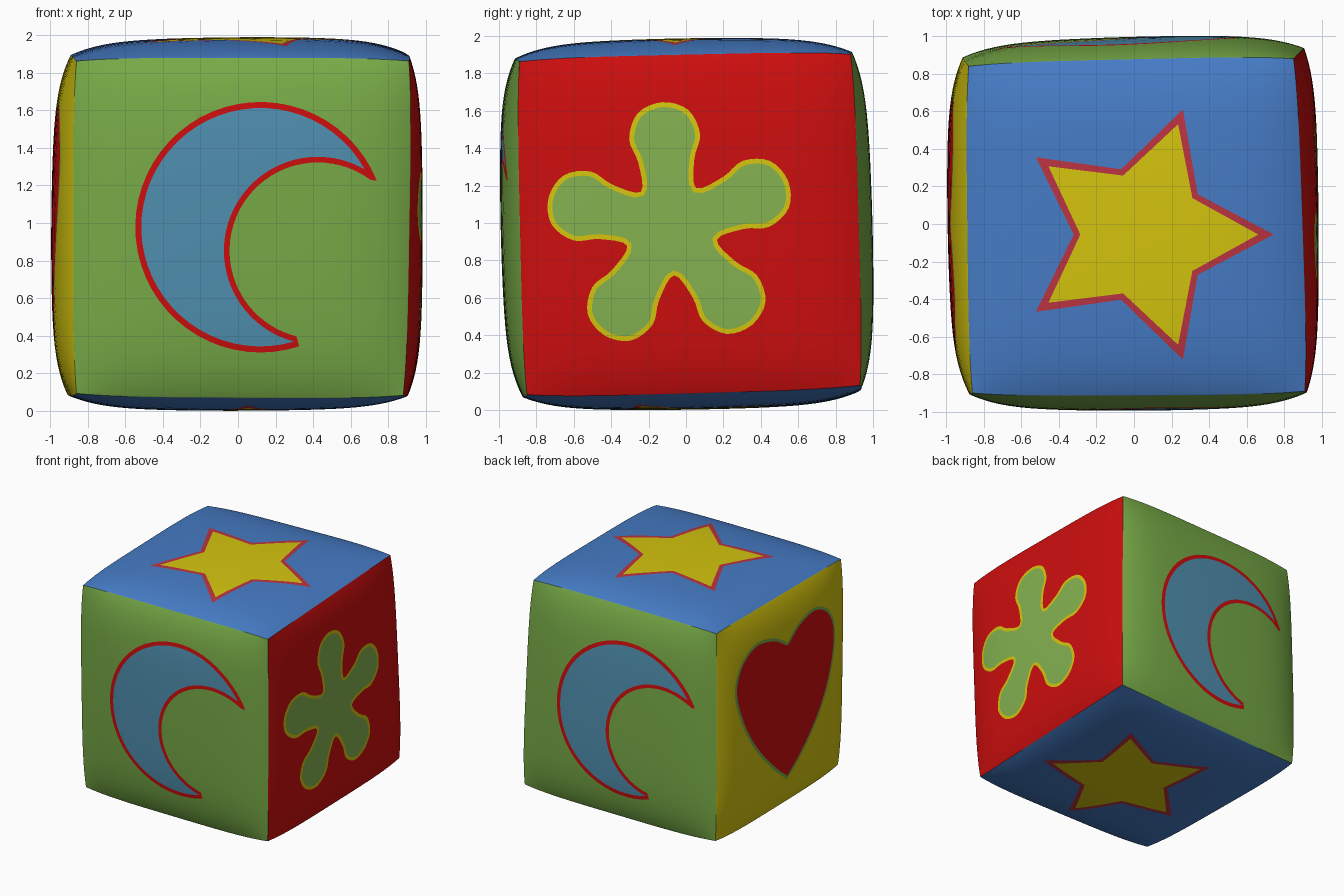
import bpy, bmesh, math
from mathutils import Vector
from mathutils.geometry import delaunay_2d_cdt

if "Cube" in bpy.data.objects:
    bpy.data.objects.remove(bpy.data.objects["Cube"])


def material(name, r, g, b):
    m = bpy.data.materials.new(name)
    lin = [c / 255 / 12.92 if c < 11 else ((c / 255 + 0.055) / 1.055) ** 2.4 for c in (r, g, b)]
    m.diffuse_color = (*lin, 1)
    m.use_nodes = True
    m.node_tree.nodes["Principled BSDF"].inputs["Base Color"].default_value = m.diffuse_color
    return m


NAMES = ["blue", "green", "red", "yellow", "crescent_blue", "star_border_rose", "flower_green"]
COLOURS = [(70, 124, 198), (120, 171, 71), (206, 14, 14), (213, 197, 14),
           (80, 144, 176), (188, 52, 66), (132, 178, 80)]
BLUE, GREEN, RED, YELLOW, CRESCENT, ROSE, FLOWER = range(7)

# ---- outline helpers ----
def polar(cx, cy, r, deg):
    return (cx + r * math.cos(math.radians(deg)), cy + r * math.sin(math.radians(deg)))


def arc(cx, cy, r, a, b, n=44):
    return [polar(cx, cy, r, a + (b - a) * i / n) for i in range(n + 1)]


def spline(pts, closed, n=4):
    """Smooth curve through the points."""
    p = [pts[-1]] + pts + pts[:2] if closed else [pts[0]] + pts + [pts[-1]]
    out = []
    for i in range(1, len(p) - 2):
        a, b, c, d = (Vector(q) for q in p[i - 1:i + 3])
        for k in range(n):
            t = k / n
            out.append(tuple(0.5 * (2 * b + (c - a) * t + (2 * a - 5 * b + 4 * c - d) * t * t
                                    + (3 * b - a - 3 * c + d) * t ** 3)))
    return out if closed else out + [pts[-1]]


def inset(pts, w):
    out = []
    for i, p in enumerate(pts):
        t = (Vector(pts[(i + 1) % len(pts)]) - Vector(pts[i - 1])).normalized()
        out.append((p[0] - t.y * w, p[1] + t.x * w))
    return out


def densify(pts, step=0.06):
    out = []
    for i, p in enumerate(pts):
        a, b = Vector(p), Vector(pts[(i + 1) % len(pts)])
        n = max(1, math.ceil((b - a).length / step))
        out += [a.lerp(b, k / n) for k in range(n)]
    return out


def inside(x, y, poly):
    hit = False
    x0, y0 = poly[-1]
    for x1, y1 in poly:
        if (y1 > y) != (y0 > y) and x < (x0 - x1) * (y - y1) / (y0 - y1) + x1:
            hit = not hit
        x0, y0 = x1, y1
    return hit


# ---- motifs: (outer outline, inner outline) ----
def star(tip, notch):
    return [polar(0.044, -0.056, notch if i % 2 else tip, 36 * i) for i in range(10)]


star_shape = (star(0.70, 0.365), star(0.618, 0.33))

crescent_shape = (
    arc(0.12, -0.025, 0.667, 22, 288) + arc(0.425, -0.15, 0.47, 256, 53),
    arc(0.12, -0.025, 0.635, 29, 286)[:-1] + arc(0.425, -0.15, 0.50, 255.4, 61))

petal = [(.36, -.15), (.49, -.19), (.625, -.135), (.675, 0), (.625, .135), (.49, .19), (.36, .15), (.205, .148)]
ring = []
for k in range(5):
    a = math.radians(94 + 72 * k)
    ring += [(-0.08 + d * math.cos(a) - s * math.sin(a), -0.03 + d * math.sin(a) + s * math.cos(a))
             for d, s in petal]
flower = spline(ring, True)
flower_shape = (flower, inset(flower, 0.026))

half = spline([(0, -.68), (.2, -.52), (.45, -.26), (.62, .02), (.70, .32), (.62, .54), (.42, .65),
               (.17, .61), (0, .51)], False, 5)
heart = half + [(-x, y) for x, y in half[-2:0:-1]]
heart_shape = (heart, inset(heart, 0.025))

# ---- soft cube surface ----
CORNERS = {(-1, -1, 1): (-.86, -.90, .86), (1, -1, 1): (.91, -.89, .86),
           (1, -1, -1): (.88, -.85, -.92), (-1, -1, -1): (-.86, -.86, -.91),
           (1, 1, 1): (.85, .88, .90), (-1, 1, 1): (-.88, .84, .88),
           (1, 1, -1): (.90, .93, -.87), (-1, 1, -1): (-.90, .88, -.90)}


def swell(t):
    return 0.7 * (1 - t ** 6) + 0.3 * (1 - t * t)


def surface(face, u, v):
    n, U, V, bulge = face
    q = n + U * u + V * v
    p = Vector()
    for s, c in CORNERS.items():
        p += Vector(c) * ((1 + s[0] * q.x) * (1 + s[1] * q.y) * (1 + s[2] * q.z) / 8)
    p *= 1 + 0.02 * (1 - (u * v) ** 4)
    return p + n * (bulge * swell(u) * swell(v))


def to_uv(face, pt):
    """Find the face parameters that land on the wanted position."""
    u, v = pt[0] / 0.9, pt[1] / 0.9
    for _ in range(4):
        p = surface(face, u, v)
        u += (pt[0] - p.dot(face[1])) / 0.9
        v += (pt[1] - p.dot(face[2])) / 0.9
    return Vector((u, v))


X, Y, Z = Vector((1, 0, 0)), Vector((0, 1, 0)), Vector((0, 0, 1))
# (normal, right, up, bulge), base colour, border colour, motif colour, motif
FACES = [
    ((-Y, X, Z, .098), GREEN, RED, CRESCENT, crescent_shape),    # front
    ((Y, -X, Z, .092), GREEN, RED, CRESCENT, crescent_shape),    # back
    ((X, Y, Z, .080), RED, YELLOW, FLOWER, flower_shape),        # right
    ((-X, -Y, Z, .100), YELLOW, GREEN, RED, heart_shape),        # left
    ((Z, X, Y, .092), BLUE, ROSE, YELLOW, star_shape),           # top
    ((-Z, -Y, -X, .082), BLUE, ROSE, YELLOW, star_shape),        # bottom
]

N = 18
GRID = [math.sin(i / N * math.pi / 2) for i in range(-N, N + 1)]
bm = bmesh.new()
for face, base, border, fill, shape in FACES:
    coords = [Vector((a, b)) for a in GRID for b in GRID]
    edges, polys = [], []
    for outline in shape:
        loop = [to_uv(face, p) for p in densify(outline)]
        s, n = len(coords), len(loop)
        coords += loop
        edges += [(s + i, s + (i + 1) % n) for i in range(n)]
        polys.append([tuple(p) for p in loop])
    verts, _, tris, *_ = delaunay_2d_cdt(coords, edges, [], 0, 1e-5)
    bv = [bm.verts.new(surface(face, p.x, p.y) + Z) for p in verts]
    for t in tris:
        a, b, c = (verts[i] for i in t[:3])
        area = (b - a).cross(c - a)
        if abs(area) < 1e-9:
            continue
        f = bm.faces.new([bv[i] for i in (t if area > 0 else t[::-1])])
        m = (a + b + c) / 3
        f.material_index = (fill if inside(m.x, m.y, polys[1]) else
                            border if inside(m.x, m.y, polys[0]) else base)
# sew the six panels together
bmesh.ops.remove_doubles(bm, verts=bm.verts, dist=1e-5)
lowest = min(v.co.z for v in bm.verts)
bmesh.ops.translate(bm, verts=bm.verts, vec=(0, 0, -lowest))

mesh = bpy.data.meshes.new("soft_cube")
bm.to_mesh(mesh)
bm.free()
for name, rgb in zip(NAMES, COLOURS):
    mesh.materials.append(material(name, *rgb))
cube = bpy.data.objects.new("soft_cube", mesh)
bpy.context.collection.objects.link(cube)
bpy.context.view_layer.objects.active = cube
cube.select_set(True)
bpy.ops.object.shade_smooth_by_angle(angle=math.radians(45))
